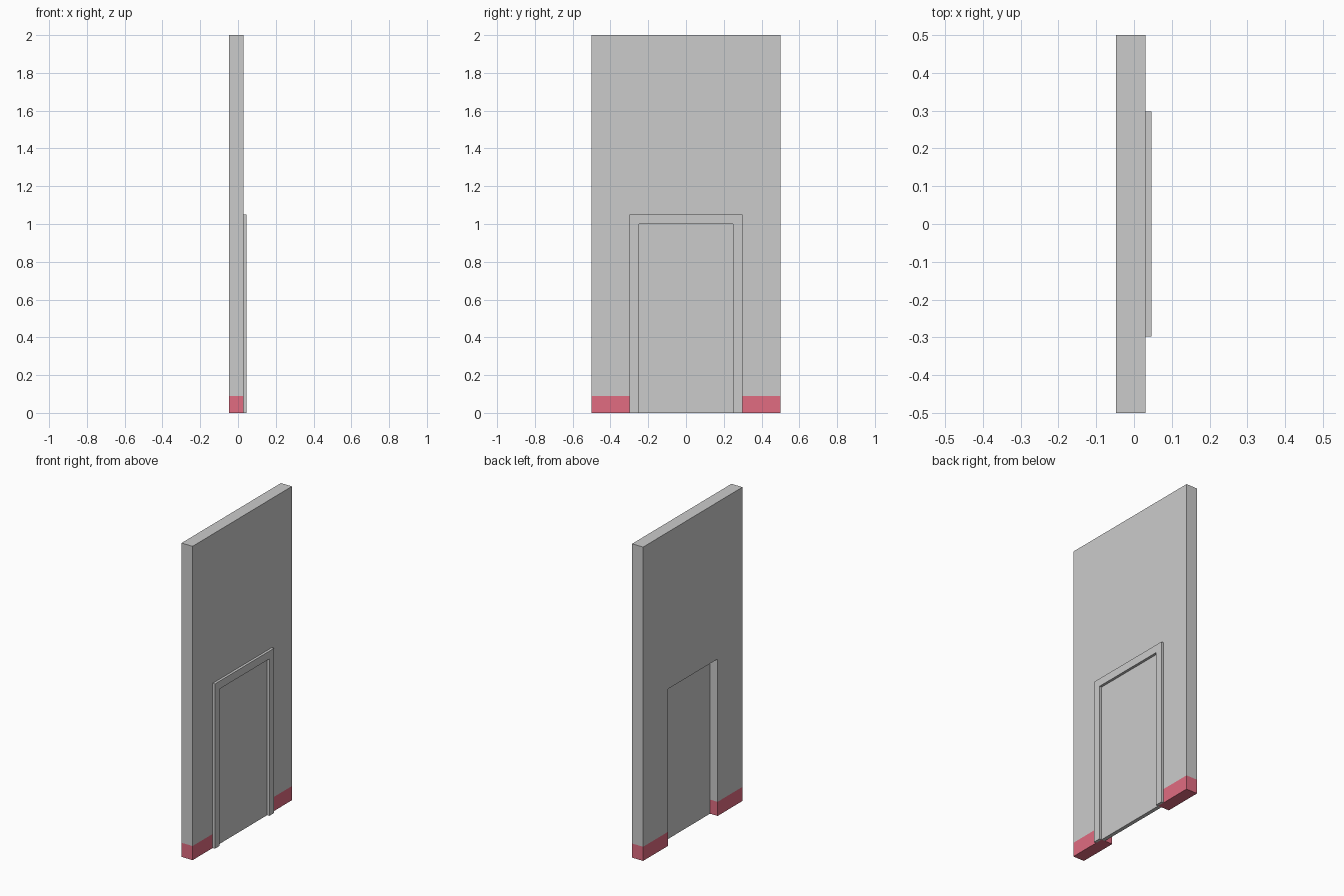
import bpy, bmesh

if "Cube" in bpy.data.objects:
    bpy.data.objects.remove(bpy.data.objects["Cube"])

SKIRTING_TOP = 0.09


def arch_panel(name, x0, x1, outer, top, inner, inner_top):
    """Slab in the YZ plane with a doorway notch open at the floor."""
    outline = [(-outer, 0), (-inner, 0), (-inner, inner_top), (inner, inner_top),
               (inner, 0), (outer, 0), (outer, top), (-outer, top)]
    bm = bmesh.new()
    face = bm.faces.new([bm.verts.new((x0, y, z)) for y, z in outline])
    ext = bmesh.ops.extrude_face_region(bm, geom=[face], use_keep_orig=True)
    moved = [g for g in ext["geom"] if isinstance(g, bmesh.types.BMVert)]
    bmesh.ops.translate(bm, verts=moved, vec=(x1 - x0, 0, 0))
    bmesh.ops.recalc_face_normals(bm, faces=bm.faces)
    return finish(name, bm)


def finish(name, bm):
    mesh = bpy.data.meshes.new(name)
    bm.to_mesh(mesh)
    bm.free()
    obj = bpy.data.objects.new(name, mesh)
    bpy.context.collection.objects.link(obj)
    return obj


# Wall with doorway
wall = arch_panel("wall", -0.048, 0.03, 0.5, 2.0, 0.25, 1.0)

# Painted red band along the foot of the wall
grey = bpy.data.materials.new("wall_grey")
grey.diffuse_color = (0.8, 0.8, 0.8, 1)
grey.use_nodes = True
grey.node_tree.nodes["Principled BSDF"].inputs["Base Color"].default_value = grey.diffuse_color
red = bpy.data.materials.new("skirting_red")
red.diffuse_color = (0.75, 0.15, 0.22, 1)
red.use_nodes = True
red.node_tree.nodes["Principled BSDF"].inputs["Base Color"].default_value = red.diffuse_color
wall.data.materials.append(grey)
wall.data.materials.append(red)
bm = bmesh.new()
bm.from_mesh(wall.data)
bmesh.ops.bisect_plane(bm, geom=bm.verts[:] + bm.edges[:] + bm.faces[:],
                       plane_co=(0, 0, SKIRTING_TOP), plane_no=(0, 0, 1))
for f in bm.faces:
    f.material_index = int(max(v.co.z for v in f.verts) < SKIRTING_TOP + 1e-4)
bm.to_mesh(wall.data)
bm.free()

# Raised trim around the doorway
arch_panel("door_trim", 0.03, 0.046, 0.298, 1.05, 0.25, 1.0)

# Door leaf set inside the opening
bm = bmesh.new()
bmesh.ops.create_cube(bm, size=1)
bmesh.ops.scale(bm, verts=bm.verts, vec=(0.024, 0.5, 1.0))
bmesh.ops.translate(bm, verts=bm.verts, vec=(0.018, 0, 0.5))
finish("door", bm)
